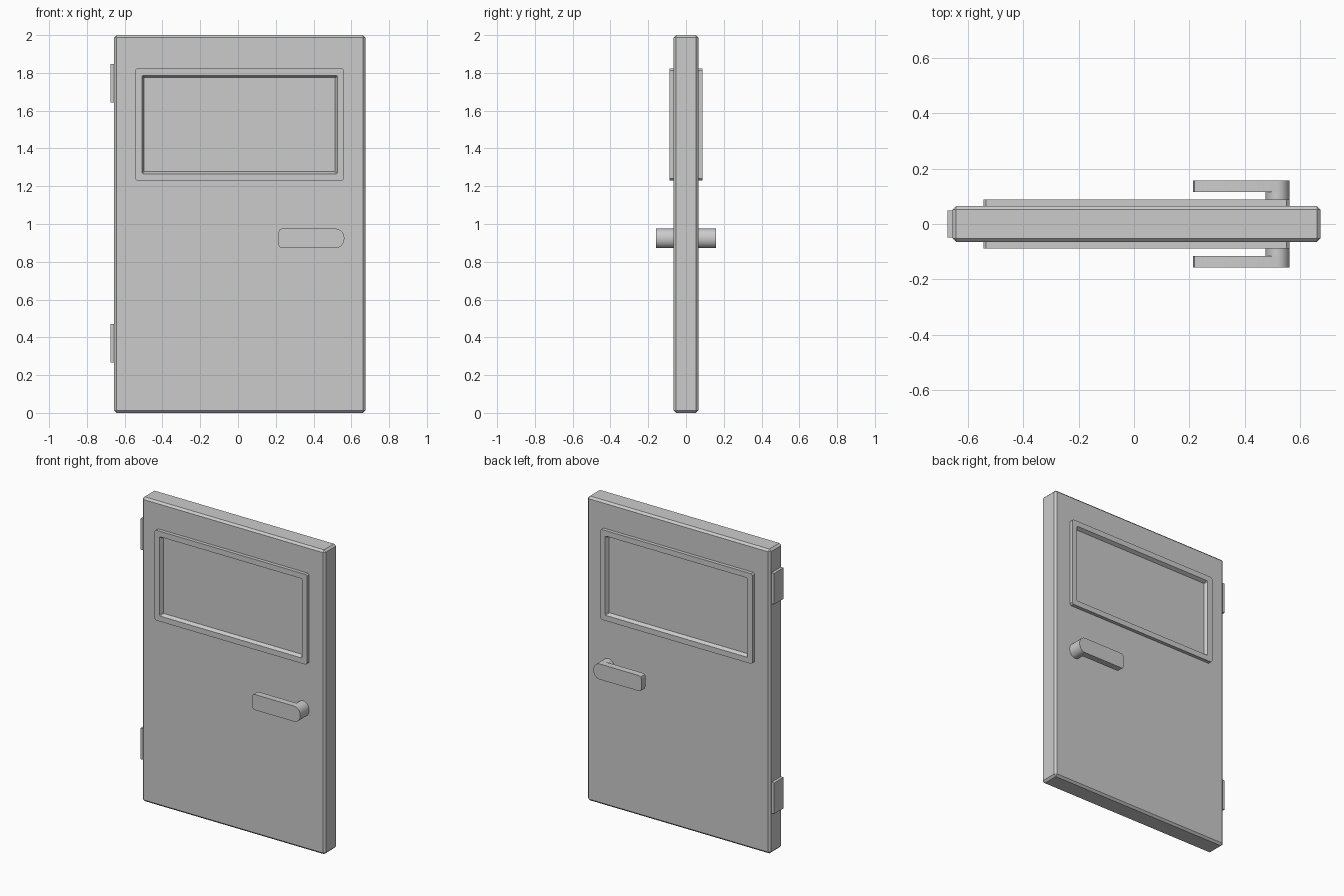
import bpy, bmesh, math

if "Cube" in bpy.data.objects:
    bpy.data.objects.remove(bpy.data.objects["Cube"])


def make_object(name, bm):
    bmesh.ops.recalc_face_normals(bm, faces=bm.faces)
    mesh = bpy.data.meshes.new(name)
    bm.to_mesh(mesh)
    bm.free()
    obj = bpy.data.objects.new(name, mesh)
    bpy.context.collection.objects.link(obj)
    return obj


def box(name, x0, x1, y0, y1, z0, z1, bevel=0.0):
    bm = bmesh.new()
    bmesh.ops.create_cube(bm, size=1)
    for v in bm.verts:
        v.co = ((x0 + x1) / 2 + v.co.x * (x1 - x0),
                (y0 + y1) / 2 + v.co.y * (y1 - y0),
                (z0 + z1) / 2 + v.co.z * (z1 - z0))
    if bevel:
        bmesh.ops.bevel(bm, geom=bm.edges[:], offset=bevel, segments=1, affect='EDGES')
    return make_object(name, bm)


def bridge(bm, loops):
    n = len(loops[0])
    for a, b in zip(loops, loops[1:]):
        for i in range(n):
            j = (i + 1) % n
            bm.faces.new((a[i], a[j], b[j], b[i]))


def add_loop(bm, points, y):
    return [bm.verts.new((x, y, z)) for x, z in points]


def prism(name, points, y0, y1):
    bm = bmesh.new()
    a, b = add_loop(bm, points, y0), add_loop(bm, points, y1)
    bridge(bm, [a, b])
    bm.faces.new(a)
    bm.faces.new(b)
    return make_object(name, bm)


def mirror_y(obj):
    obj.modifiers.new("both_sides", 'MIRROR').use_axis = (False, True, False)


def smooth(obj):
    bpy.ops.object.select_all(action='DESELECT')
    obj.select_set(True)
    bpy.context.view_layer.objects.active = obj
    bpy.ops.object.shade_smooth_by_angle(angle=math.radians(30))


def rect(inset, c):
    # Rectangle around the window with cut corners
    x0, x1, z0, z1 = -0.545 + inset, 0.562 + inset * -1, 1.23 + inset, 1.823 - inset
    return [(x0 + c, z0), (x1 - c, z0), (x1, z0 + c), (x1, z1 - c),
            (x1 - c, z1), (x0 + c, z1), (x0, z1 - c), (x0, z0 + c)]


# Door slab with chamfered edges
box("door_panel", -0.656, 0.675, -0.065, 0.065, 0, 2, 0.013)

# Hinge plates on the left edge
for name, z in (("lower_hinge", 0.368), ("upper_hinge", 1.745)):
    box(name, -0.675, -0.64, -0.049, 0.049, z - 0.102, z + 0.102)

# Window surround with a sloped inner edge, on both faces
bm = bmesh.new()
bridge(bm, [add_loop(bm, rect(i, c), y) for i, c, y in (
    (0, 0.01, -0.06), (0, 0.01, -0.088), (0.036, 0.005, -0.088), (0.048, 0.003, -0.064))])
mirror_y(make_object("window_frame", bm))

# Lever handle: round spindle end and flat grip, on both faces
CX, CZ, RX, RZ = 0.519, 0.924, 0.044, 0.051


def arc(a0, a1, n, closed=False):
    angles = [math.radians(a0 + (a1 - a0) * i / n) for i in range(n if closed else n + 1)]
    return [(CX + RX * math.cos(a), CZ + RZ * math.sin(a)) for a in angles]


grip_x = 0.214
grip = arc(-90, 90, 16) + [(grip_x + 0.018, CZ + RZ), (grip_x + 0.005, CZ + RZ - 0.005),
                           (grip_x, CZ + RZ - 0.018), (grip_x, CZ - RZ + 0.018),
                           (grip_x + 0.005, CZ - RZ + 0.005), (grip_x + 0.018, CZ - RZ)]
for part in (prism("handle_grip", grip, -0.158, -0.115),
             prism("handle_spindle", arc(0, 360, 32, True), -0.12, -0.06)):
    smooth(part)
    mirror_y(part)
